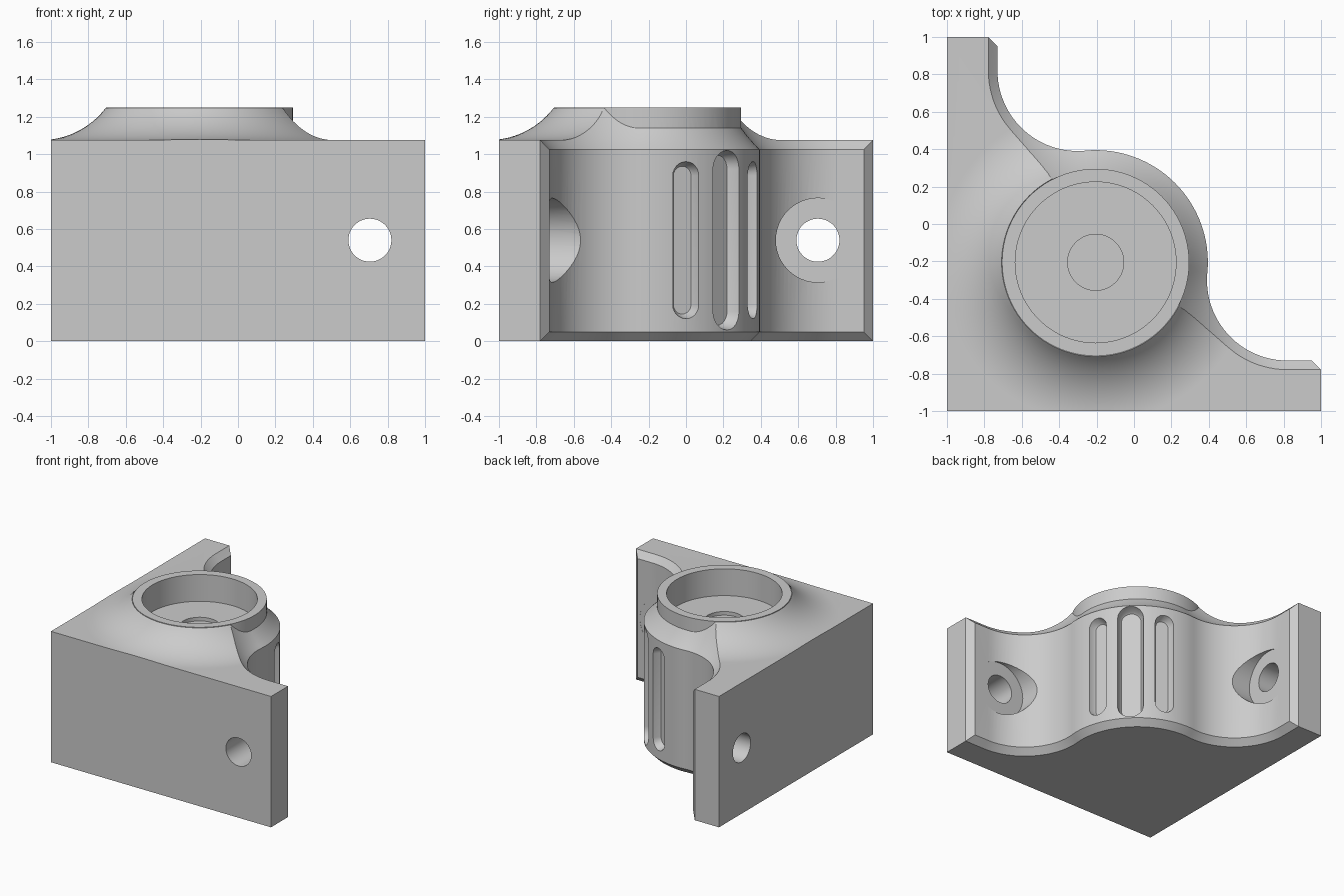
import bpy, bmesh
from math import sin, cos, pi, radians, sqrt, atan2
from mathutils import Vector

if "Cube" in bpy.data.objects:
    bpy.data.objects.remove(bpy.data.objects["Cube"])

AXIS = -0.205          # socket axis, the same in x and y
WALL = -0.73           # inner face of each flange
HOLE_X, HOLE_Z = 0.705, 0.54

grey = bpy.data.materials.new("plain grey")
grey.use_nodes = True
grey.diffuse_color = (0.6, 0.6, 0.6, 1)
grey.node_tree.nodes["Principled BSDF"].inputs["Base Color"].default_value = (0.6, 0.6, 0.6, 1)


def loft(name, loops):
    """Closed solid skinned through equal-length loops, capped at both ends."""
    bm = bmesh.new()
    rows = [[bm.verts.new(p) for p in loop] for loop in loops]
    n = len(rows[0])
    for a, b in zip(rows, rows[1:]):
        for i in range(n):
            j = (i + 1) % n
            bm.faces.new((a[i], a[j], b[j], b[i]))
    bm.faces.new(rows[0][::-1])
    bm.faces.new(rows[-1])
    bmesh.ops.remove_doubles(bm, verts=bm.verts, dist=1e-5)
    bmesh.ops.recalc_face_normals(bm, faces=bm.faces)
    mesh = bpy.data.meshes.new(name)
    bm.to_mesh(mesh)
    bm.free()
    mesh.materials.append(grey)
    ob = bpy.data.objects.new(name, mesh)
    bpy.context.collection.objects.link(ob)
    return ob


def lathe(name, profile, segments=96):
    """Revolve (radius, z) points about the socket axis."""
    turns = [2 * pi * i / segments for i in range(segments)]
    return loft(name, [[(AXIS + r * cos(a), AXIS + r * sin(a), z) for a in turns]
                       for r, z in profile])


def combine(target, tool, operation):
    """Apply a boolean and discard the tool."""
    tool.hide_render = True
    mod = target.modifiers.new("boolean", "BOOLEAN")
    mod.operation, mod.object, mod.solver = operation, tool, "EXACT"
    bpy.context.view_layer.objects.active = target
    bpy.ops.object.modifier_apply(modifier=mod.name)
    bpy.data.objects.remove(tool)


# Plan outline: two flanges blended into the round socket, inset by d
def outline(d, z):
    cx, cy, r = 0.82, -0.30, 0.43
    toward = atan2(AXIS - cy, AXIS - cx)
    half = [(1, min(WALL - 0.05, WALL - d)), (min(0.95 + d, 1), WALL - d)]
    for i in range(25):
        a = 1.5 * pi + (toward - 1.5 * pi) * i / 24
        half.append((cx + (r + d) * cos(a), cy + (r + d) * sin(a)))
    start = toward - pi
    for i in range(1, 17):
        a = start + (pi / 4 - start) * i / 16
        half.append((AXIS + (0.6 - d) * cos(a), AXIS + (0.6 - d) * sin(a)))
    points = half + [(y, x) for x, y in half[-2::-1]]
    points += [(-1, 1), (-1, -1), (1, -1)]
    return [(x, y, z) for x, y in points]


# Block with a bottom chamfer and a slightly dished top chamfer
loops = [outline(0.05, 0), outline(0, 0.05)]
for i in range(9):
    d = 0.025 * i
    loops.append(outline(d, 1.025 + 0.9 * d + 2.5 * d * d))
bracket = loft("corner_bracket", loops)

# Concave flare from the flange top up to the socket rim
R = 0.437
profile = [(3, -1), (3, 1.075)]
for i in range(21):
    r = 0.85 - (0.85 - 0.503) * i / 20
    profile.append((r, 1.075 + R - sqrt(R * R - (0.85 - r) ** 2)))
profile += [(0.497, 1.24)]
combine(bracket, lathe("flare", profile), "INTERSECT")

# Socket collar, bore and centre recess
combine(bracket, lathe("collar", [(0.5, 0.9), (0.5, 1.25)]), "UNION")
combine(bracket, lathe("bore", [(0.43, 1.03), (0.43, 1.4)]), "DIFFERENCE")
combine(bracket, lathe("recess", [(0.15, 1.0), (0.15, 1.1)], 48), "DIFFERENCE")


# Screw holes with flat head seats, one per flange
def drill(name, radius, start, end, swap):
    rings = []
    for depth in (start, end):
        ring = []
        for i in range(48):
            a = 2 * pi * i / 48
            u, z = HOLE_X + radius * cos(a), HOLE_Z + radius * sin(a)
            ring.append((depth, u, z) if swap else (u, depth, z))
        rings.append(ring)
    return loft(name, rings)


for swap in (False, True):
    combine(bracket, drill("head_seat", 0.225, WALL - 0.001, 0, swap), "DIFFERENCE")
    combine(bracket, drill("screw_hole", 0.115, -1.2, 0, swap), "DIFFERENCE")


# Tapered round-ended slots on the curved back
def slot(angle, half_width, half_height, depth):
    out = Vector((cos(angle), sin(angle), 0))
    side = Vector((-sin(angle), cos(angle), 0))
    base = Vector((AXIS, AXIS, HOLE_Z))
    rings = []
    for reach, shrink in ((0.6 - depth, 0.025), (0.615 - depth, 0.014), (0.6, 0), (0.65, 0)):
        w = half_width - shrink
        ring = []
        for end in (1, -1):
            for i in range(13):
                a = pi * i / 12
                z = end * (half_height - half_width + w * sin(a))
                ring.append(base + out * reach + side * (end * w * cos(a)) + Vector((0, 0, z)))
        rings.append(ring)
    return loft("slot", rings)


for degrees, w, h, depth in ((20, 0.075, 0.42, 0.06), (45, 0.1, 0.48, 0.075), (70, 0.075, 0.42, 0.06)):
    combine(bracket, slot(radians(degrees), w, h, depth), "DIFFERENCE")

# Smooth curves, crisp edges
bpy.ops.object.select_all(action="DESELECT")
bracket.select_set(True)
bpy.context.view_layer.objects.active = bracket
bpy.ops.object.shade_smooth_by_angle(angle=radians(25))
